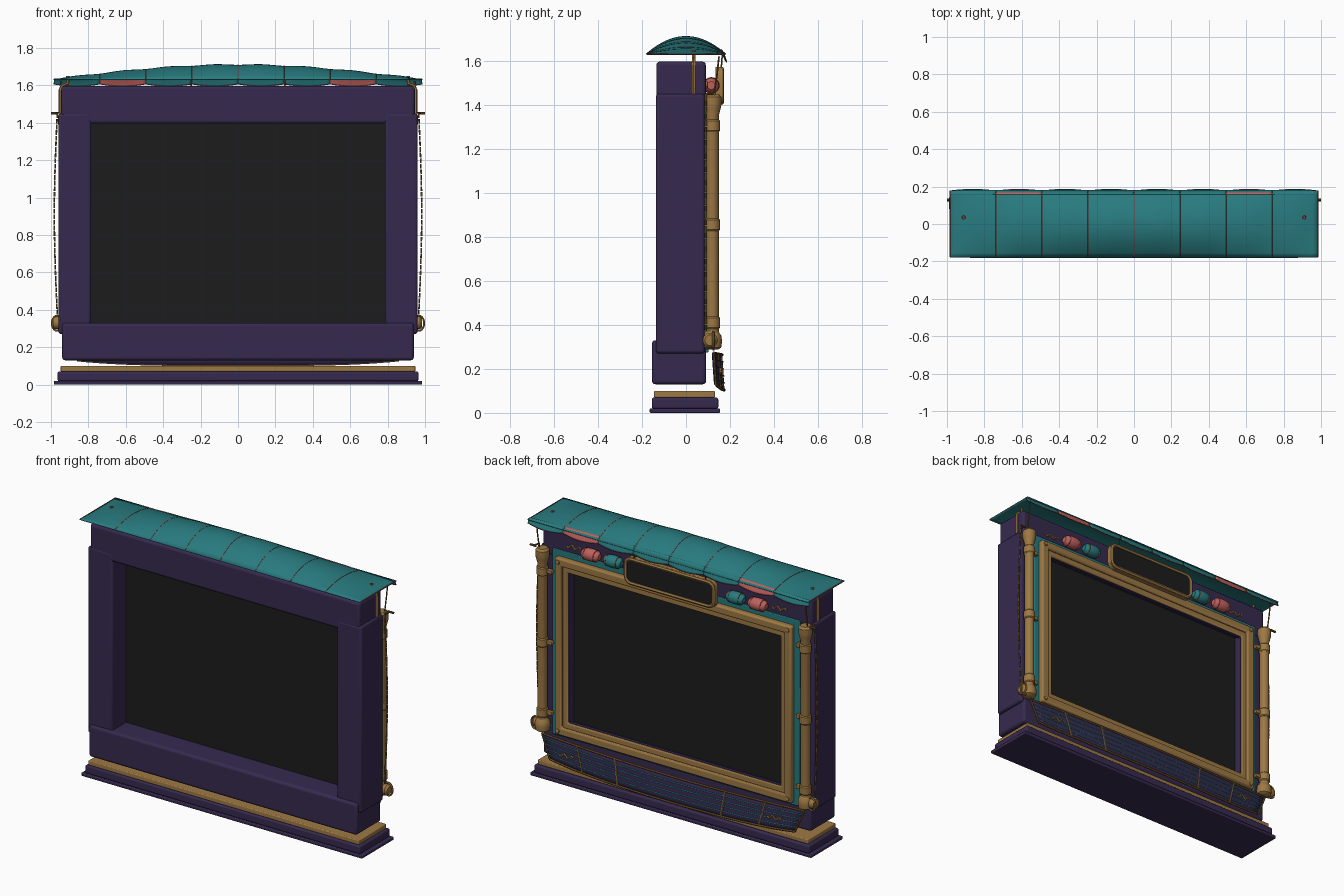
import bpy, bmesh, math
from mathutils import Vector

if "Cube" in bpy.data.objects:
    bpy.data.objects.remove(bpy.data.objects["Cube"])

def mat(name, r, g, b):
    m = bpy.data.materials.new(name)
    m.diffuse_color = (r, g, b, 1)
    m.use_nodes = True
    m.node_tree.nodes["Principled BSDF"].inputs["Base Color"].default_value = m.diffuse_color
    return m

PURPLE = mat("dark_purple", .037, .023, .078)
GOLD = mat("old_gold", .34, .19, .058)
TEAL = mat("teal", .021, .195, .21)
RED = mat("coral_red", .52, .12, .11)
BLACK = mat("screen_black", .012, .012, .012)
SEAM = mat("dark_red_seam", .28, .055, .045)
BRONZE = mat("dark_bronze", .17, .09, .028)

def finish(o, name, m, angle=35):
    o.name = name
    o.data.materials.clear()
    o.data.materials.append(m)
    bpy.ops.object.select_all(action='DESELECT')
    o.select_set(True)
    bpy.context.view_layer.objects.active = o
    bpy.ops.object.shade_smooth_by_angle(angle=math.radians(angle))
    return o

def mesh_obj(name, verts, faces, m, angle=35):
    me = bpy.data.meshes.new(name)
    me.from_pydata(verts, [], faces)
    o = bpy.data.objects.new(name, me)
    bpy.context.collection.objects.link(o)
    return finish(o, name, m, angle)

def box(name, x0, x1, y0, y1, z0, z1, m, bevel=0.0):
    x0, x1 = min(x0, x1), max(x0, x1)
    bpy.ops.mesh.primitive_cube_add(size=1, location=((x0+x1)/2, (y0+y1)/2, (z0+z1)/2))
    o = bpy.context.object
    o.scale = (x1-x0, y1-y0, z1-z0)
    bpy.ops.object.transform_apply(location=False, rotation=False, scale=True)
    if bevel:
        b = o.modifiers.new("bevel", 'BEVEL')
        b.width, b.segments = bevel, 3
    return finish(o, name, m)

def lathe(name, prof, loc, m, axis='Z', n=20):
    # profile points are (radius, height along the axis)
    vs, fs = [], []
    for r, h in prof:
        for i in range(n):
            a = 2*math.pi*i/n
            p = (r*math.cos(a), r*math.sin(a), h)
            vs.append({'Z': p, 'X': (p[2], p[0], p[1]), 'Y': (p[1], p[2], p[0])}[axis])
    for k in range(len(prof)-1):
        for i in range(n):
            j = (i+1) % n
            fs.append((k*n+i, k*n+j, (k+1)*n+j, (k+1)*n+i))
    fs += [tuple(range(n))[::-1], tuple(range((len(prof)-1)*n, len(prof)*n))]
    o = mesh_obj(name, vs, fs, m)
    o.location = loc
    return o

def tube(name, pts, r, m, cyclic=False):
    c = bpy.data.curves.new(name, 'CURVE')
    c.dimensions, c.bevel_depth, c.bevel_resolution = '3D', r, 1
    s = c.splines.new('POLY')
    s.points.add(len(pts)-1)
    for p, q in zip(s.points, pts):
        p.co = (*q, 1)
    s.use_cyclic_u, c.use_fill_caps = cyclic, True
    o = bpy.data.objects.new(name, c)
    bpy.context.collection.objects.link(o)
    bpy.ops.object.select_all(action='DESELECT')
    o.select_set(True)
    bpy.context.view_layer.objects.active = o
    bpy.ops.object.convert(target='MESH')
    return finish(bpy.context.object, name, m, 50)

def frame(name, x, z0, z1, w, y0, y1, m, bevel):
    # rectangular ring made as one mesh with mitred corners
    rings = [[(-a, z0+d), (a, z0+d), (a, z1-d), (-a, z1-d)] for a, d in ((x, 0), (x-w, w))]
    vs = [(p[0], y, p[1]) for y in (y0, y1) for ring in rings for p in ring]
    fs = []
    for i in range(4):
        j = (i+1) % 4
        fs += [(i, j, 4+j, 4+i), (8+i, 12+i, 12+j, 8+j), (i, 8+i, 8+j, j), (4+i, 4+j, 12+j, 12+i)]
    o = mesh_obj(name, vs, fs, m)
    b = o.modifiers.new("bevel", 'BEVEL')
    b.width, b.segments = bevel, 2
    return o

def sheet(name, f, nu, nv, m, thick):
    vs = [f(i/nu, j/nv) for i in range(nu+1) for j in range(nv+1)]
    fs = [(i*(nv+1)+j, (i+1)*(nv+1)+j, (i+1)*(nv+1)+j+1, i*(nv+1)+j+1) for i in range(nu) for j in range(nv)]
    o = mesh_obj(name, vs, fs, m, 50)
    s = o.modifiers.new("thickness", 'SOLIDIFY')
    s.thickness, s.offset = thick, 0
    return o

# plinth
box("plinth_foot", -.985, .985, -.165, .155, 0, .02, PURPLE, .005)
box("plinth", -.965, .965, -.155, .147, .018, .07, PURPLE, .01)
box("plinth_gold_step", -.948, .948, -.145, .132, .07, .10, GOLD, .005)

# cabinet body and screen
box("lower_beam", -.94, .94, -.155, .092, .13, .33, PURPLE, .016)
box("upper_beam", -.945, .945, -.135, .09, 1.395, 1.597, PURPLE, .016)
for s in (-1, 1):
    box("side_post", s*.785, s*.96, -.137, .085, .27, 1.45, PURPLE, .014)
box("screen", -.79, .79, 0, .06, .32, 1.41, BLACK)
frame("screen_lining", .80, .31, 1.40, .058, .055, .10, PURPLE, .003)

# layered gold picture frame on a teal backing
frame("teal_backing", .868, .275, 1.45, .10, .08, .102, TEAL, .004)
frame("outer_gold_frame", .83, .295, 1.415, .05, .09, .135, GOLD, .01)
frame("inner_gold_frame", .785, .34, 1.37, .04, .09, .12, GOLD, .008)
frame("frame_bead", .748, .377, 1.333, .006, .09, .112, PURPLE, .002)
for s in (-1, 1):
    for z in (.32, 1.39):
        lathe("frame_rivet", [(.014, 0), (.012, .008), (.005, .012)], (s*.805, .133, z), GOLD, 'Y', 10)

# pipe columns with collars, brackets, elbow ball and ring
for s in (-1, 1):
    cx, cy = s*.922, .12
    lathe("column", [(.029, .33), (.029, 1.35), (.038, 1.385), (.041, 1.40), (.041, 1.435), (.03, 1.448)], (cx, cy, 0), GOLD)
    for z in (.41, .855, 1.305):
        lathe("column_collar", [(.03, -.028), (.035, -.022), (.035, .022), (.03, .028)], (cx, cy, z), GOLD)
        box("column_bracket", s*.855, s*.91, .10, .125, z-.012, z+.012, GOLD, .004)
    lathe("column_base", [(.026, -.04), (.042, -.03), (.046, 0), (.042, .025), (.028, .045)], (cx, cy-.002, .327), GOLD)
    lathe("elbow_stub", [(.03, -.03), (.034, -.01), (.034, .012), (.024, .025)], (s*.96, .11, .33), GOLD, 'X')
    ring = [(s*.968 + .027*math.cos(a), .125, .328 + .04*math.sin(a)) for a in [k*math.pi/10 for k in range(20)]]
    tube("elbow_ring", ring, .006, GOLD, True)
    # hanging chain of short links
    lathe("chain_hook", [(.007, -.02), (.007, .02)], (s*.98, .13, 1.45), BRONZE, 'X', 8)
    tube("chain_hook_arm", [(s*.975, .13, 1.45), (s*.966, .09, 1.45)], .005, BRONZE)
    def chain(t):
        return Vector((s*(.966 + .016*math.sin(math.pi*t)), .09, 1.45 - 1.08*t))
    for k in range(36):
        tube("chain_link", [chain(k/36), chain((k+.85)/36)], .005, BRONZE if k % 2 else GOLD)
    tube("upper_chain", [(s*.945, .15, 1.62), (s*.942, .14, 1.53), (s*.94, .125, 1.44)], .004, BRONZE)
    # bent strut that carries the canopy
    tube("canopy_strut", [(s*.95, .035, 1.45), (s*.95, .035, 1.575), (s*.94, .035, 1.60), (s*.91, .035, 1.61), (s*.91, .035, 1.645)], .009, GOLD)

# canopy: eight softly bulging bays, arched front to back
SEG = .985/4
def roof(x, y):
    h = .077*math.cos(math.pi/2*x/.985) + .005*math.sin(math.pi*x/SEG)**2
    return 1.63 + h*(1 - (y/.18)**2)
def canopy_pt(u, v):
    x, y = -.985 + 1.97*u, -.18 + .36*v
    return (x, y, roof(x, y))
sheet("canopy", canopy_pt, 64, 14, TEAL, .005)
for k in range(-4, 5):
    x = k*SEG*.998
    tube("canopy_seam", [(x, y, roof(x, y)+.001) for y in [-.176 + .0352*i for i in range(11)]], .003, SEAM)
for s in (-1, 1):
    lathe("canopy_rivet", [(.011, 0), (.008, .008)], (s*.91, .035, roof(.91, .035)), SEAM, 'Z', 10)

# scalloped valance flaring outward, second bay from each end red
for k in range(8):
    def val(u, v):
        b = math.sin(math.pi*u)
        x = -.985 + SEG*(k+u)
        top = roof(x, .158) + .004
        return (x, .158 + .018*math.sqrt(v) + .009*b*v, top + (1.607 - .012*b - top)*v)
    sheet("valance_bay", val, 12, 6, RED if k in (1, 6) else TEAL, .005)
    tube("valance_trim", [val(i/12, 1) for i in range(13)], .003, SEAM)

# sign: gold rounded body, dark face and rim
def rounded(hw, hh, r, y):
    pts = []
    for q, (sx, sz) in enumerate(((1, 1), (-1, 1), (-1, -1), (1, -1))):
        for i in range(6):
            a = math.pi/2*(q + i/5)
            pts.append((sx*(hw-r) + r*math.cos(a), y, 1.487 + sz*(hh-r) + r*math.sin(a)))
    return pts
def slab(name, hw, hh, r, y0, y1, m):
    front, back = rounded(hw, hh, r, y1), rounded(hw, hh, r, y0)
    n = len(front)
    mesh_obj(name, front + back, [tuple(range(n))[::-1], tuple(range(n, 2*n))] +
             [(i, (i+1) % n, n+(i+1) % n, n+i) for i in range(n)], m)
slab("sign_body", .32, .086, .045, .135, .16, GOLD)
slab("sign_face", .30, .068, .035, .158, .163, BLACK)
tube("sign_rim", rounded(.31, .076, .04, .162), .011, GOLD, True)
for s in (-1, 1):
    box("sign_mount", s*.18, s*.22, .085, .145, 1.46, 1.50, GOLD, .004)
    tube("sign_hanger", [(s*.25, .16, 1.565), (s*.25, .165, 1.63)], .004, BRONZE)

# paper lanterns lying between sign and columns, with curled ornaments
for s in (-1, 1):
    for x, m in ((.585, RED), (.43, TEAL)):
        lathe("lantern", [(.018, -.06), (.032, -.045), (.037, -.02), (.038, 0), (.037, .02), (.032, .045), (.018, .06)], (s*x, .115, 1.488), m, 'X')
        for d in (-.035, .035):
            lathe("lantern_band", [(.036, -.003), (.0365, 0), (.036, .003)], (s*x+d, .115, 1.488), SEAM if m == RED else BRONZE, 'X')
    for cx, cz, cy in ((.72, 1.49, .095), (.73, .19, .158)):
        curl = []
        for i in range(25):
            t = i/24*2 - 1
            curl.append((s*cx + .05*t, cy, cz + .010*math.sin(2*math.pi*t)))
        tube("curled_ornament", curl, .006, GOLD)

# skirt panel bowed in plan, with teal stripes and gold ribs
def skirt(u, v, lift=0.0):
    t = 2*u - 1
    x = t*(.92 - .06*v)
    z = .272 - .008*(1-t*t) - v*(.142 + .018*(1 - t**4))
    return (x, .122 + .038*(1 - t*t) + .01*v + lift, z)
sheet("skirt_panel", lambda u, v: skirt(u, v), 32, 6, PURPLE, .010)
for v in (.2, .4, .6, .8):
    tube("skirt_stripe", [skirt(i/24, v, .005) for i in range(25)], .004, TEAL)
for v in (0, 1):
    tube("skirt_border", [skirt(i/32, v, .004) for i in range(33)], .007, BRONZE)
for u in (0, .14, .29, .71, .86, 1):
    tube("skirt_rib", [skirt(u, j/6, .005) for j in range(7)], .006, GOLD if 0 < u < 1 else BRONZE)
